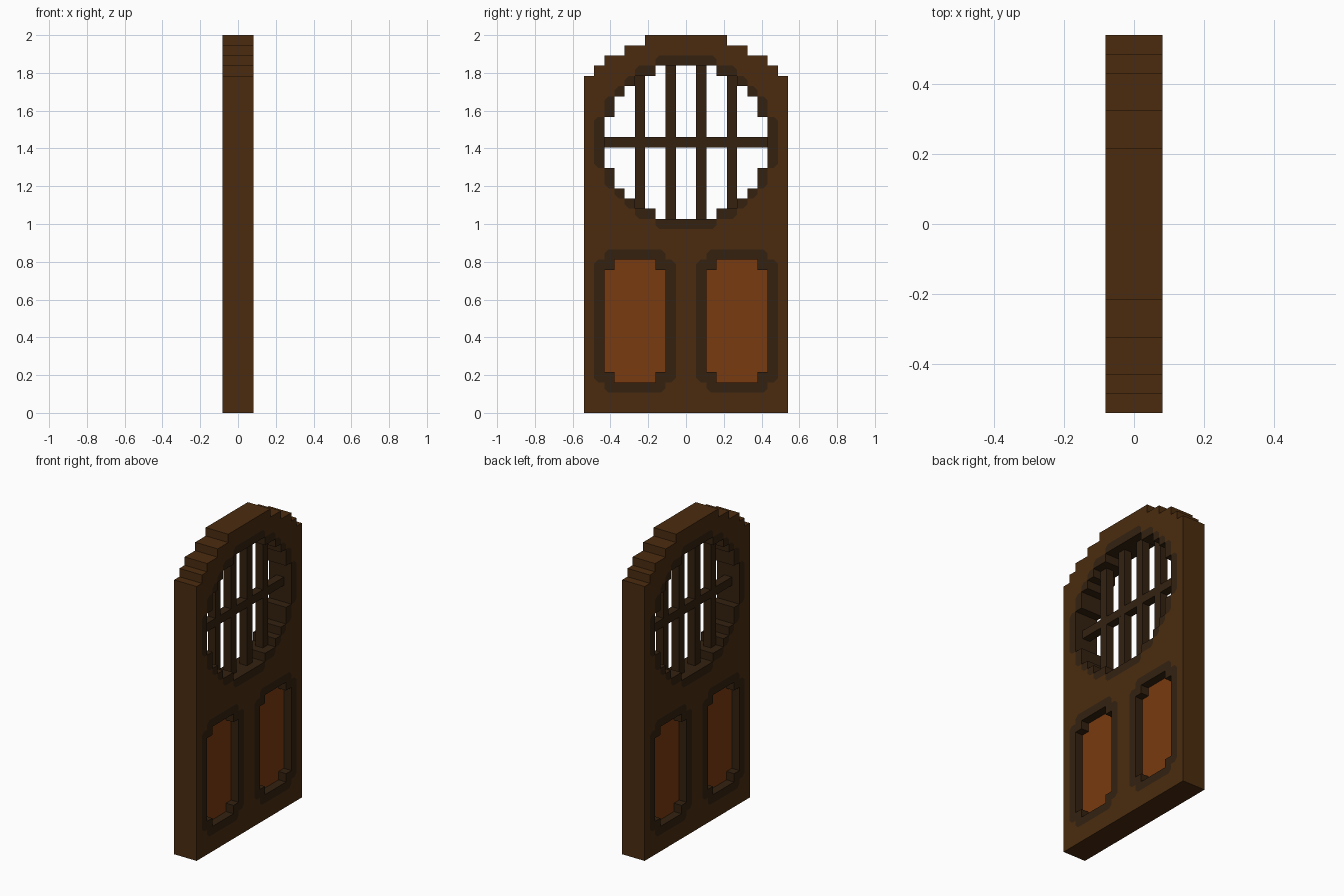
import bpy, bmesh

cube = bpy.data.objects.get("Cube")
if cube:
    bpy.data.objects.remove(cube, do_unlink=True)

U = 2 / 37            # one block; the door is 20 wide, 37 high, 3 deep
DEPTH = 1.5 * U


def material(name, rgb):
    m = bpy.data.materials.new(name)
    m.use_nodes = True
    m.diffuse_color = (*rgb, 1)
    m.node_tree.nodes["Principled BSDF"].inputs["Base Color"].default_value = (*rgb, 1)
    return m


FRAME = material("frame brown", (0.0690, 0.0245, 0.0048))
TRIM = material("dark trim brown", (0.0335, 0.0155, 0.0052))
PANEL = material("orange panel brown", (0.195, 0.043, 0.0050))


def finish(bm, name, mats):
    bmesh.ops.remove_doubles(bm, verts=bm.verts, dist=1e-5)
    bmesh.ops.recalc_face_normals(bm, faces=bm.faces)
    mesh = bpy.data.meshes.new(name)
    bm.to_mesh(mesh)
    bm.free()
    for m in mats:
        mesh.materials.append(m)
    obj = bpy.data.objects.new(name, mesh)
    bpy.context.collection.objects.link(obj)
    return obj


def box(name, y0, y1, z0, z1, mat, half=0.5):
    """Box in block units, centred through the door's thickness."""
    bm = bmesh.new()
    bmesh.ops.create_cube(bm, size=1)
    for v in bm.verts:
        v.co = (v.co.x * 2 * half * U,
                (y0 if v.co.y < 0 else y1) * U,
                (z0 if v.co.z < 0 else z1) * U)
    return finish(bm, name, [mat])


def rows(start, halves):
    """Cells (column, row) of a stack of rows, each given by its half width."""
    return {(c, start + i) for i, h in enumerate(halves) for c in range(-h, h)}


def grow(cells):
    return {(c + a, r + b) for c, r in cells
            for a, b in ((0, 0), (1, 0), (-1, 0), (0, 1), (0, -1))}


# Stepped silhouette, round window and two panel recesses
outline = rows(0, [10] * 33 + [9, 8, 6, 4])
side = [3, 5, 6, 7, 7]
window = rows(19, side + [8] * 5 + side[::-1])
panel_rects = {(c, r) for s in (-8, 2) for c in range(s, s + 6) for r in range(3, 15)}
corners = {(c, r) for c in (-8, -3, 2, 7) for r in (3, 14)}
holes = window | (panel_rects - corners)
solid = outline - holes
trim = (grow(window) | grow(panel_rects)) & solid
plain = solid - trim

# Door frame with painted trim around the openings
bm = bmesh.new()
CUT = 0.4


def face(points, mat_index):
    f = bm.faces.new([bm.verts.new(p) for p in points])
    f.material_index = mat_index


for c, r in sorted(solid):
    idx = int((c, r) in trim)
    shape, chips = [], []
    for a, b in ((0, 0), (1, 0), (1, 1), (0, 1)):
        da, db = 2 * a - 1, 2 * b - 1
        y, z = c + a, r + b
        # Outer corners of the trim are clipped
        if idx and (c + da, r) in plain and (c, r + db) in plain:
            clip = [(y - da * CUT, z), (y, z - db * CUT)]
            if da == db:
                clip.reverse()
            if (a, b) in ((0, 0), (1, 1)):
                ordered = clip
            else:
                ordered = clip
            shape += ordered
            chips.append([clip[0], (y, z), clip[1]])
        else:
            shape.append((y, z))
    for x in (-DEPTH, DEPTH):
        face([(x, y * U, z * U) for y, z in shape], idx)
        for chip in chips:
            face([(x, y * U, z * U) for y, z in chip], 0)
    # Walls wherever the neighbouring block is missing
    for da, db, p, q in ((-1, 0, (0, 0), (0, 1)), (1, 0, (1, 0), (1, 1)),
                         (0, -1, (0, 0), (1, 0)), (0, 1, (0, 1), (1, 1))):
        if (c + da, r + db) not in solid:
            y0, z0, y1, z1 = [k * U for k in (c + p[0], r + p[1], c + q[0], r + q[1])]
            face([(-DEPTH, y0, z0), (DEPTH, y0, z0), (DEPTH, y1, z1), (-DEPTH, y1, z1)], idx)
finish(bm, "door_frame", [FRAME, TRIM])

# Recessed lower panels
box("lower_panel_a", -8, -2, 3, 15, PANEL)
box("lower_panel_b", 2, 8, 3, 15, PANEL)

# Window bars: four uprights and one crossbar
for i, (y, z0, z1) in enumerate(((-5, 20, 33), (-2, 19, 34), (1, 19, 34), (4, 20, 33))):
    box(f"window_upright_{i + 1}", y, y + 1, z0, z1, TRIM, 0.498)
box("window_crossbar", -8, 8, 26, 27, TRIM)
